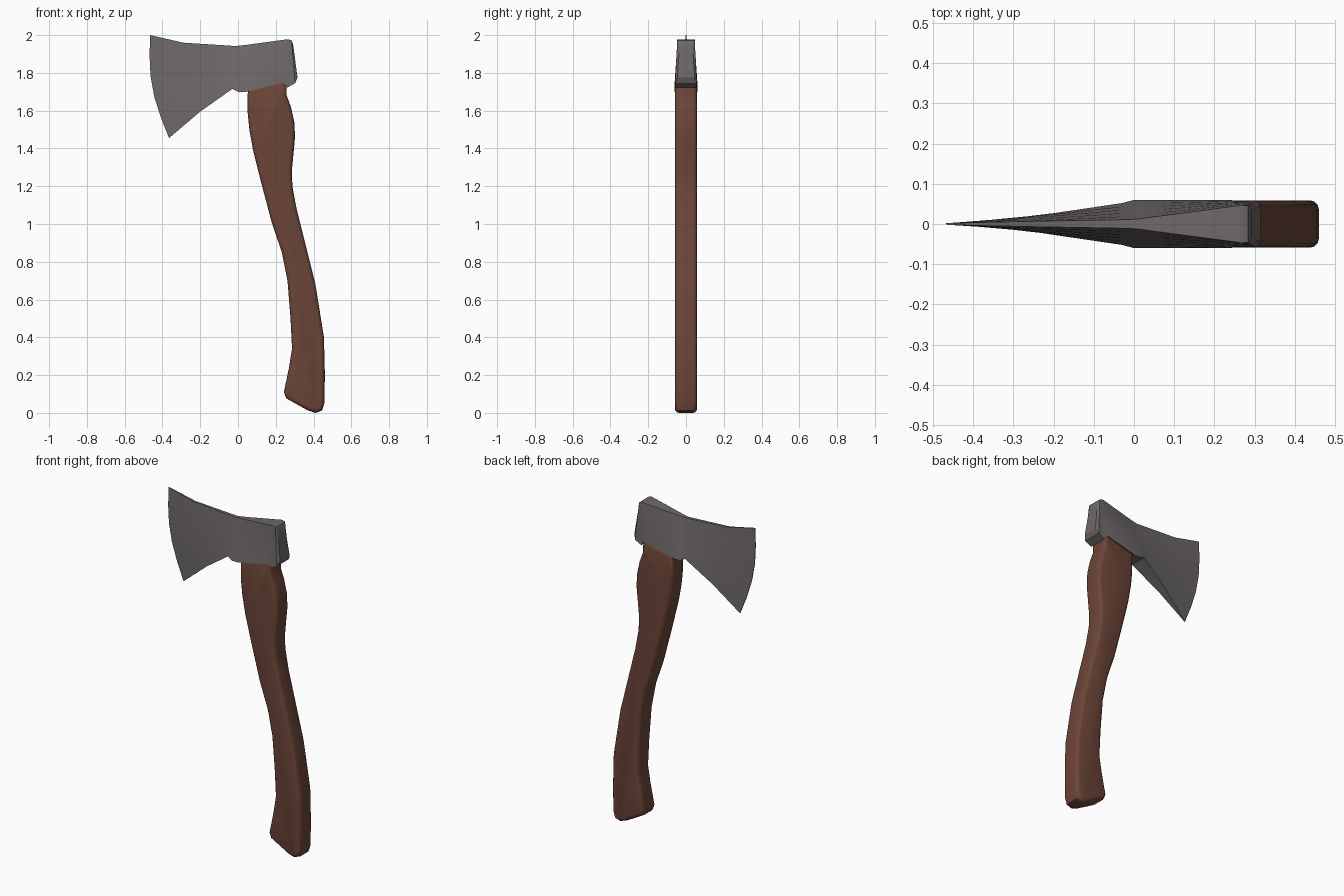
import bpy, bmesh, math

if "Cube" in bpy.data.objects:
    bpy.data.objects.remove(bpy.data.objects["Cube"])

def material(name, rgb):
    m = bpy.data.materials.new(name)
    m.diffuse_color = (*rgb, 1)
    m.use_nodes = True
    m.node_tree.nodes["Principled BSDF"].inputs["Base Color"].default_value = m.diffuse_color
    return m

def finish(bm, name, mat):
    bmesh.ops.recalc_face_normals(bm, faces=bm.faces)
    me = bpy.data.meshes.new(name)
    bm.to_mesh(me)
    bm.free()
    ob = bpy.data.objects.new(name, me)
    bpy.context.collection.objects.link(ob)
    me.materials.append(mat)
    return ob

def smooth(ob, angle):
    bpy.ops.object.select_all(action='DESELECT')
    ob.select_set(True)
    bpy.context.view_layer.objects.active = ob
    bpy.ops.object.shade_smooth_by_angle(angle=math.radians(angle))

# Axe head: stations from cutting edge to poll, each (x, z, half thickness) top and bottom
stations = [
    ((-.465, 2.0, .002), (-.365, 1.455, .002), .04),
    ((-.29, 1.96, .006), (-.20, 1.595, .027), .015),
    ((-.01, 1.942, .011), (-.03, 1.715, .052), 0),
    ((.015, 1.945, .013), (.0, 1.70, .06), 0),
    ((.05, 1.949, .018), (.045, 1.70, .06), 0),
    ((.255, 1.977, .045), (.24, 1.75, .06), 0),
    ((.265, 1.978, .047), (.262, 1.722, .055), 0),
    ((.284, 1.972, .046), (.302, 1.745, .058), 0),
    ((.292, 1.95, .034), (.315, 1.775, .046), 0),
]
ROWS = 6
bm = bmesh.new()
rings = []
for top, bot, bulge in stations:
    side = []
    for i in range(ROWS):
        t = i / (ROWS - 1)
        x, z, y = (a + (b - a) * t for a, b in zip(top, bot))
        side.append((x - bulge * math.sin(math.pi * t), y, z))
    loop = side + [(x, -y, z) for x, y, z in reversed(side)]
    rings.append([bm.verts.new(p) for p in loop])
n = 2 * ROWS
for a, b in zip(rings, rings[1:]):
    for i in range(n):
        j = (i + 1) % n
        bm.faces.new((a[i], a[j], b[j], b[i]))
bm.faces.new(rings[0])
bm.faces.new(rings[-1])
head = finish(bm, "axe_head", material("steel", (.155, .14, .14)))
smooth(head, 25)

# Handle: side profile extruded, long edges rounded
profile = [
    (.052, 1.712), (.05, 1.60), (.06, 1.50), (.08, 1.39), (.12, 1.23), (.178, 1.01),
    (.232, .85), (.262, .70), (.278, .50), (.286, .34), (.27, .24), (.243, .11),
    (.255, .077), (.37, .013), (.41, .0), (.445, .012), (.457, .05), (.46, .20),
    (.455, .40), (.41, .68), (.35, .92), (.31, 1.08), (.288, 1.20), (.285, 1.28),
    (.302, 1.46), (.298, 1.54), (.28, 1.62), (.258, 1.68), (.256, 1.755), (.24, 1.76),
]
W = .059
bm = bmesh.new()
face = bm.faces.new([bm.verts.new((x, -W, z)) for x, z in profile])
ext = bmesh.ops.extrude_face_region(bm, geom=[face], use_keep_orig=True)
bmesh.ops.translate(bm, vec=(0, 2 * W, 0),
                    verts=[v for v in ext['geom'] if isinstance(v, bmesh.types.BMVert)])
bmesh.ops.recalc_face_normals(bm, faces=bm.faces)
rims = [e for e in bm.edges if abs(e.verts[0].co.y - e.verts[1].co.y) < 1e-5]
bmesh.ops.bevel(bm, geom=rims, offset=.022, segments=3, profile=.5, affect='EDGES')
handle = finish(bm, "handle", material("wood", (.15, .06, .04)))
smooth(handle, 40)
